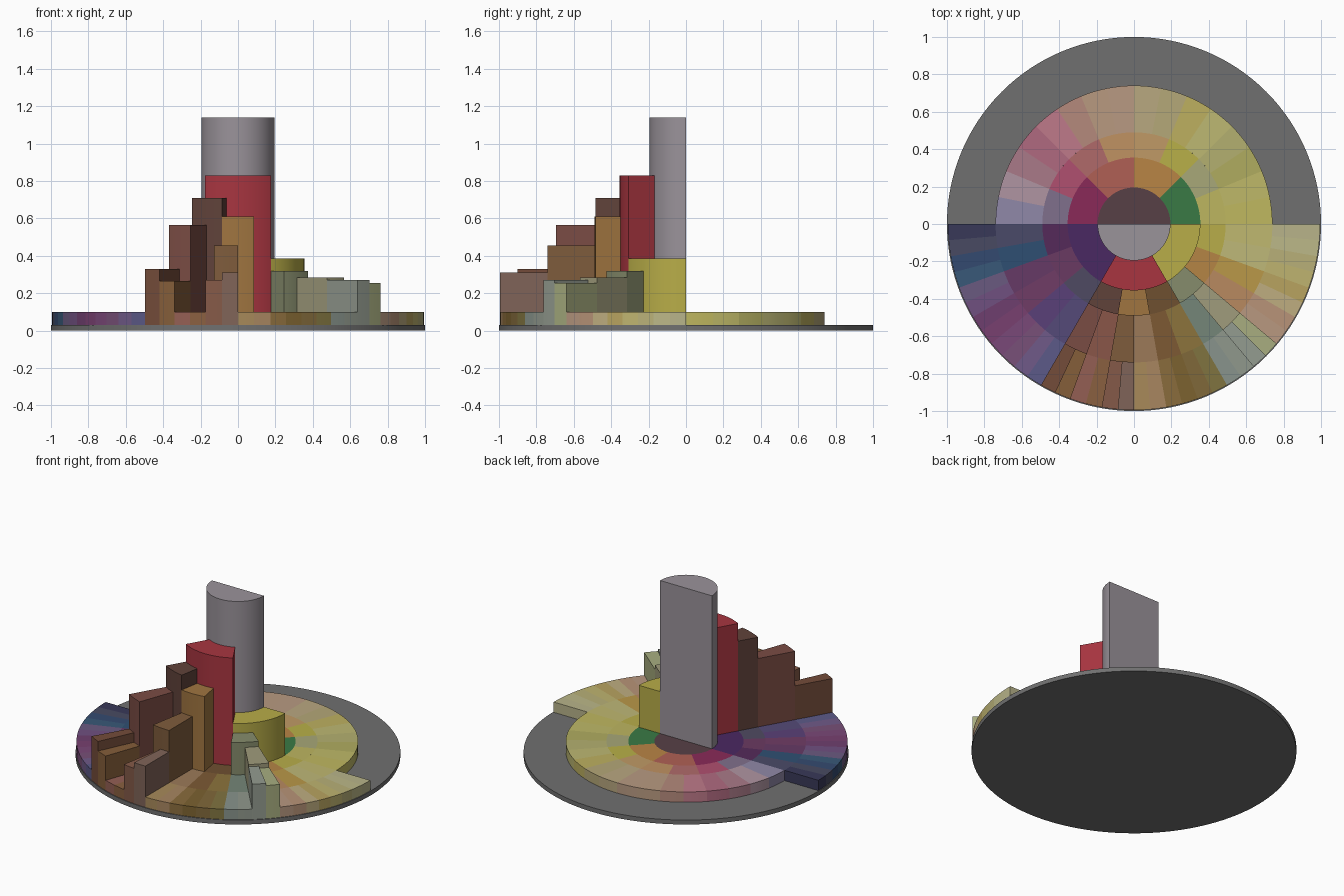
import bpy, bmesh
from math import sin, cos, radians

if "Cube" in bpy.data.objects:
    bpy.data.objects.remove(bpy.data.objects["Cube"])

BASE_TOP, LOW = 0.03, 0.1


def linear(h):
    """Hex colour to linear RGBA."""
    out = []
    for i in (0, 2, 4):
        c = int(h[i:i + 2], 16) / 255
        out.append(c / 12.92 if c < 0.04 else ((c + 0.055) / 1.055) ** 2.4)
    return (*out, 1)


def paint(ob, h):
    mat = bpy.data.materials.get("paint_" + h) or bpy.data.materials.new("paint_" + h)
    mat.diffuse_color = linear(h)
    mat.use_nodes = True
    mat.node_tree.nodes["Principled BSDF"].inputs["Base Color"].default_value = mat.diffuse_color
    ob.data.materials.append(mat)


def wedge(name, r0, r1, a0, a1, top, colour):
    """Extruded ring sector between two radii and two angles."""
    n = max(2, round((a1 - a0) / 2.5))
    angles = [radians(a0 + (a1 - a0) * i / n) for i in range(n + 1)]
    bm = bmesh.new()

    def arc(r, z):
        return [bm.verts.new((r * cos(a), r * sin(a), z)) for a in angles]

    loops = []
    for z in (BASE_TOP, top):
        inner = arc(r0, z)[::-1] if r0 > 0 else []
        loops.append(arc(r1, z) + inner)
    lo, hi = loops
    bm.faces.new(lo[::-1])
    bm.faces.new(hi)
    for i in range(len(lo)):
        j = (i + 1) % len(lo)
        bm.faces.new((lo[i], lo[j], hi[j], hi[i]))
    me = bpy.data.meshes.new(name)
    bm.to_mesh(me)
    bm.free()
    ob = bpy.data.objects.new(name, me)
    bpy.context.collection.objects.link(ob)
    paint(ob, colour)


def ring(name, r0, r1, start, step, colours, raised=None):
    """Row of equal sectors; raised maps start angle -> top height."""
    for i, c in enumerate(colours.split()):
        a = start + i * step
        wedge(f"{name}_{i + 1:02d}", r0, r1, a, a + step, (raised or {}).get(a, LOW), c)


# Base disc
bpy.ops.mesh.primitive_cylinder_add(vertices=128, radius=1, depth=BASE_TOP,
                                    location=(0, 0, BASE_TOP / 2))
bpy.context.object.name = "base_disc"
paint(bpy.context.object, "707070")

# Core: low back half and tall front half
R = (0.195, 0.355, 0.49, 0.74, 0.995)
ring("core_back", 0, R[0], 0, 180, "574046")
ring("core_front", 0, R[0], 180, 180, "9a939a", {180: 1.14})

# Inner ring
ring("inner_back", R[0], R[1], 0, 45, "3a7a45 b98545 b06055 8a2a58")
ring("inner_front", R[0], R[1], 180, 60, "4a2862 a83540 b8ad48", {240: 0.83, 300: 0.385})

# Second ring
ring("second_back", R[1], R[2], 0, 22.5,
     "bdb660 a8a878 b8b048 c09a66 c09262 b06a6a b05070 80708c")
ring("second_front", R[1], R[2], 180, 20,
     "552a5a 6a3a62 4f4a62 60423a a07540 6e5030 868c6c b58545 b8ae4a",
     {240: 0.71, 260: 0.61, 300: 0.32})

# Third ring
ring("third_back", R[2], R[3], 0, 11.25,
     "c0b860 bfb968 b0ac60 b4b070 bdb872 bdb060 b5a878 b9a880 "
     "b89a82 b89a80 b58a7c bf7a8a b06a80 aa7a88 b095a2 9088a8")
ring("third_front", R[2], R[3], 180, 10,
     "4a4a68 2f4f72 663a66 703c66 5a4078 554a78 7a4c44 8a5648 7f5c3c "
     "9c7a58 7d5a34 8c743c 758678 a09c7c b88a60 ba9848 bfb878 c0b870",
     {240: 0.565, 260: 0.455, 310: 0.285})

# Outer ring, front half only
ring("outer_front", R[3], R[4], 180, 5,
     "383858 484a62 344a70 385878 6a5a80 705080 6e3e6e 784070 7a4878 "
     "785078 705a88 5c5a88 744c3a 855e3a 945f54 8a6040 855a48 806458 "
     "a88a5a a88660 8a6c3c 7c6230 80683a 807440 88948c 90988c 949c90 "
     "a8ae80 b89880 b89478 bfae80 b8a460 bfb470 b8b078 bcb888 b8b48a",
     {240: 0.33, 245: 0.265, 260: 0.27, 265: 0.31, 310: 0.27, 315: 0.255})

# Smooth curved walls, sharp rims
bpy.ops.object.select_all(action="SELECT")
bpy.ops.object.shade_smooth_by_angle(angle=radians(30))
